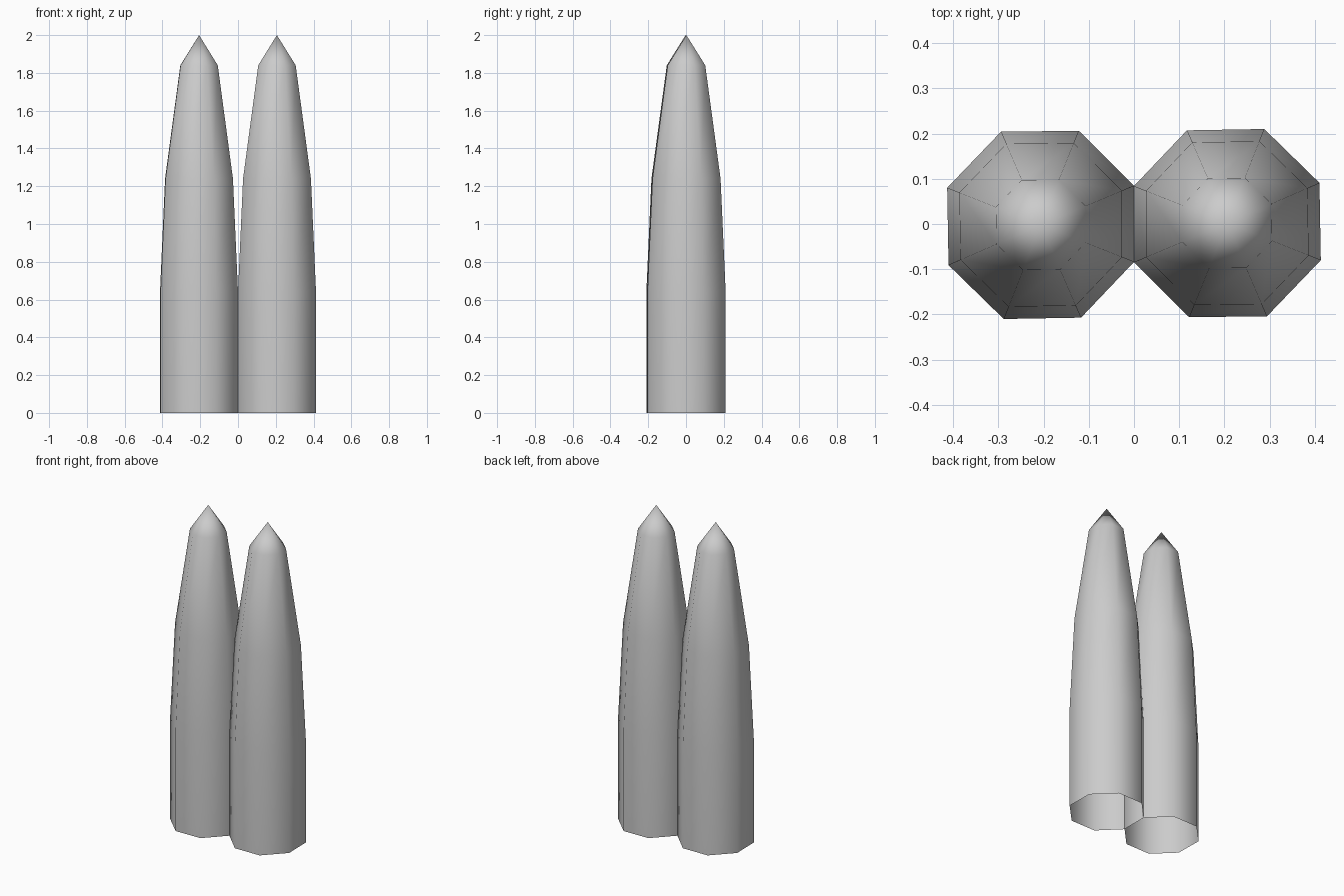
import bpy, bmesh
from mathutils import Vector

if "Cube" in bpy.data.objects:
    bpy.data.objects.remove(bpy.data.objects["Cube"])

# Slightly twisted octagon footprint of the left spire
OUTLINE = [(0, -0.084), (0, 0.085), (-0.122, 0.206), (-0.294, 0.204),
           (-0.413, 0.080), (-0.410, -0.091), (-0.288, -0.210), (-0.117, -0.207)]
CENTRE = Vector((-0.206, -0.002))
# (height, scale of the footprint)
RINGS = [(0, 1), (0.64, 1), (1.24, 0.87), (1.84, 0.48)]


def spire(name, sign):
    """Open-bottomed tapered shell; sign -1 turns it half round the z axis."""
    bm = bmesh.new()
    rings = []
    for z, s in RINGS:
        ring = []
        for p in OUTLINE:
            q = (CENTRE + (Vector(p) - CENTRE) * s) * sign
            ring.append(bm.verts.new((q.x, q.y, z)))
        rings.append(ring)
    n = len(OUTLINE)
    # Side walls
    for lo, hi in zip(rings, rings[1:]):
        for i in range(n):
            j = (i + 1) % n
            bm.faces.new((lo[i], lo[j], hi[j], hi[i]))
    # Pointed tip
    tip = bm.verts.new((CENTRE.x * sign, CENTRE.y * sign, 2.0))
    for i in range(n):
        bm.faces.new((rings[-1][i], rings[-1][(i + 1) % n], tip))
    for f in bm.faces:
        f.smooth = True
    me = bpy.data.meshes.new(name)
    bm.to_mesh(me)
    bm.free()
    bpy.context.collection.objects.link(bpy.data.objects.new(name, me))


spire("left_spire", 1)
spire("right_spire", -1)
